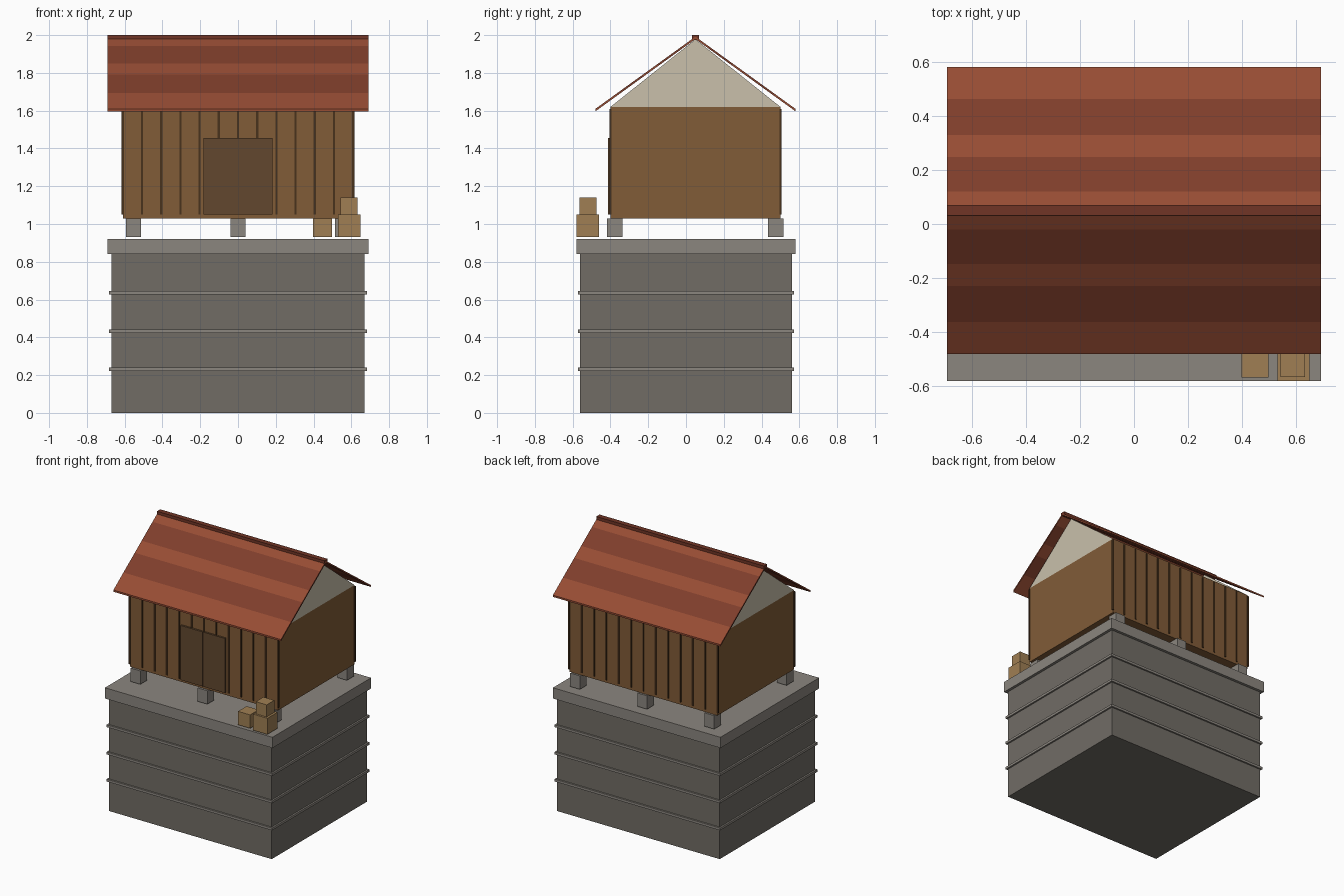
import bpy

if "Cube" in bpy.data.objects:
    bpy.data.objects.remove(bpy.data.objects["Cube"])

def material(name, r, g, b):
    m = bpy.data.materials.new(name)
    m.diffuse_color = [(c / 255) ** 2.2 for c in (r, g, b)] + [1]
    m.use_nodes = True
    m.node_tree.nodes["Principled BSDF"].inputs["Base Color"].default_value = m.diffuse_color
    return m

STONE = material("stone", 112, 108, 101)
CAP = material("cap_stone", 138, 133, 126)
WOOD = material("wood", 128, 92, 58)
BATTEN = material("batten_wood", 74, 53, 34)
DOOR = material("door_wood", 98, 73, 50)
CREAM = material("plaster", 200, 191, 170)
TILE_A = material("tile_light", 150, 78, 55)
TILE_B = material("tile_dark", 126, 64, 47)
RIDGE = material("ridge_tile", 112, 56, 42)
CRATE = material("crate_wood", 158, 126, 84)

def prism(name, profile, x0, x1, mat):
    """Extrude a closed (y, z) profile along x."""
    n = len(profile)
    verts = [(x, y, z) for x in (x0, x1) for y, z in profile]
    faces = [tuple(range(n))[::-1], tuple(range(n, 2 * n))]
    faces += [(i, (i + 1) % n, n + (i + 1) % n, n + i) for i in range(n)]
    area = sum(profile[i][0] * profile[(i + 1) % n][1] - profile[(i + 1) % n][0] * profile[i][1]
               for i in range(n))
    if area < 0:
        faces = [f[::-1] for f in faces]
    mesh = bpy.data.meshes.new(name)
    mesh.from_pydata(verts, [], faces)
    mesh.materials.append(mat)
    ob = bpy.data.objects.new(name, mesh)
    bpy.context.collection.objects.link(ob)
    return ob

def box(name, x0, x1, y0, y1, z0, z1, mat):
    return prism(name, [(y0, z0), (y1, z0), (y1, z1), (y0, z1)], x0, x1, mat)

# Stone plinth with string courses and cap slab
box("plinth", -0.67, 0.67, -0.56, 0.56, 0, 0.84, STONE)
for z in (0.23, 0.432, 0.635):
    box("plinth_band", -0.682, 0.682, -0.572, 0.572, z - 0.009, z + 0.009, CAP)
box("plinth_cap", -0.69, 0.69, -0.58, 0.58, 0.84, 0.92, CAP)

# Foundation blocks
for x in (-0.553, 0, 0.553):
    for y in (-0.377, 0.475):
        box("foundation_block", x - 0.04, x + 0.04, y - 0.04, y + 0.04, 0.93, 1.03, CAP)

# Timber walls with battens on front and back
box("walls", -0.61, 0.61, -0.40, 0.50, 1.03, 1.62, WOOD)
for i in range(13):
    x = -0.61 + i * 1.22 / 12
    for y in (-0.40, 0.50):
        box("wall_batten", x - 0.006, x + 0.006, y - 0.006, y + 0.006, 1.05, 1.61, BATTEN)

# Double door
for x0, x1 in ((-0.183, -0.001), (0.001, 0.183)):
    box("door_leaf", x0, x1, -0.414, -0.39, 1.05, 1.456, DOOR)

# Gable panels
for x0, x1 in ((-0.61, -0.595), (0.595, 0.61)):
    prism("gable_panel", [(-0.40, 1.62), (0.50, 1.62), (0.05, 1.978)], x0, x1, CREAM)

# Roof courses on both slopes: distance from ridge line, eave to ridge
bounds = (0.53, 0.412, 0.279, 0.198, 0.07, 0.0)
def top(d):
    return 1.992 - d * 0.722
for side in (-1, 1):
    for i in range(5):
        a, b = bounds[i], bounds[i + 1]
        ya, yb = 0.05 + side * a, 0.05 + side * b
        prism("roof_course", [(ya, top(a) - 0.013), (ya, top(a)), (yb, top(b)), (yb, top(b) - 0.013)],
              -0.69, 0.69, TILE_B if i % 2 else TILE_A)
box("ridge_cap", -0.69, 0.69, 0.032, 0.07, 1.975, 2.0, RIDGE)

# Crates by the front corner
box("large_crate", 0.53, 0.648, -0.58, -0.46, 0.93, 1.05, CRATE)
box("top_crate", 0.542, 0.632, -0.565, -0.475, 1.05, 1.14, CRATE)
box("small_crate", 0.397, 0.497, -0.567, -0.467, 0.93, 1.03, CRATE)
